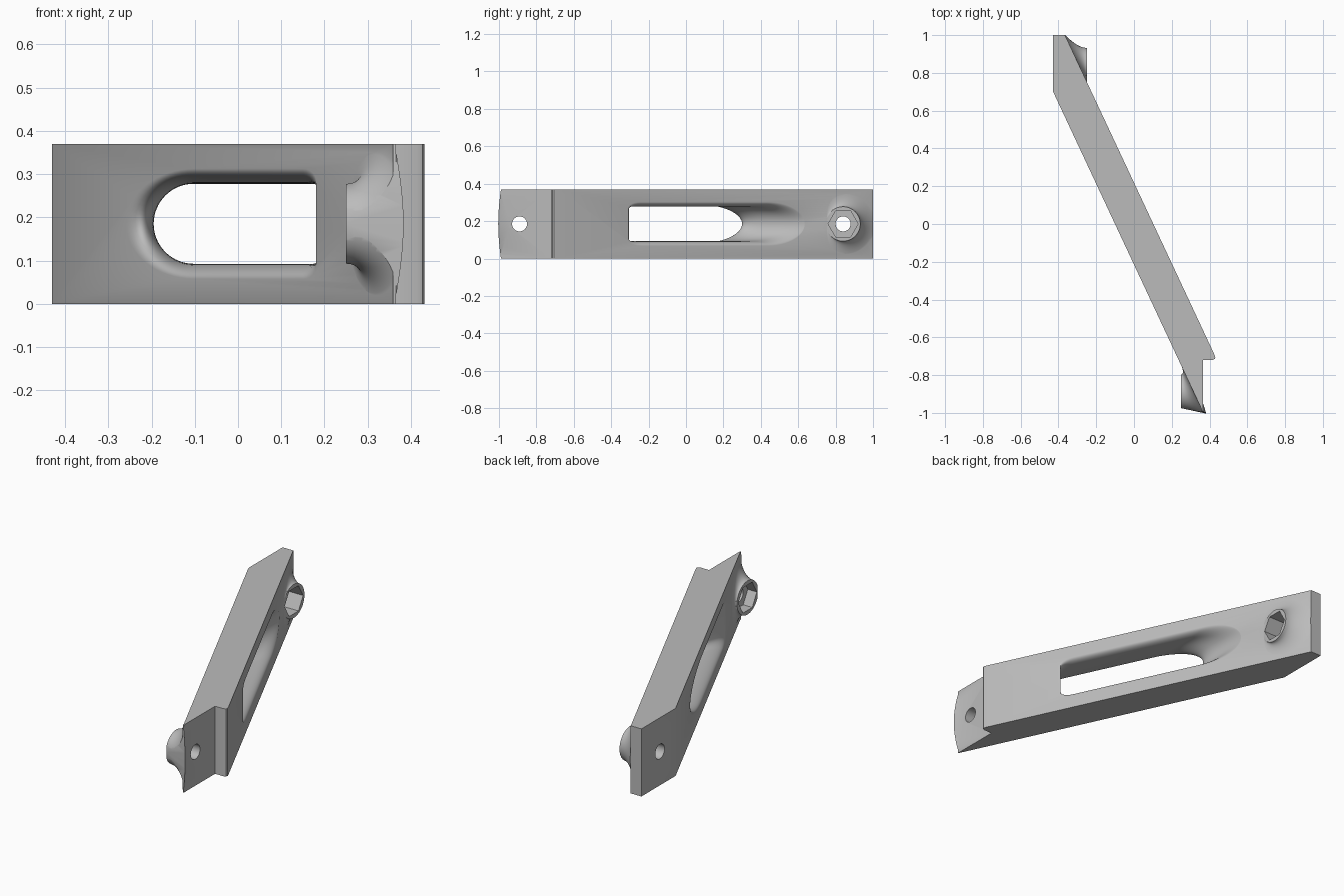
import bpy, bmesh, math
from mathutils import Vector, Matrix

cube = bpy.data.objects.get("Cube")
if cube:
    bpy.data.objects.remove(cube, do_unlink=True)

HEIGHT, MID = 0.37, 0.185
SLOPE = 0.468          # x lost per unit of y along the slanted bar
THICK = 0.434          # bar thickness measured along y


def front_x(y):
    return 0.365 - (y + 0.995) * SLOPE


def back_x(y):
    return 0.43 - (y + 0.70) * SLOPE


def make(name, bm):
    bmesh.ops.recalc_face_normals(bm, faces=bm.faces)
    mesh = bpy.data.meshes.new(name)
    bm.to_mesh(mesh)
    bm.free()
    ob = bpy.data.objects.new(name, mesh)
    bpy.context.collection.objects.link(ob)
    return ob


def loft(name, rings):
    """Closed solid through a list of equal-length rings of points."""
    bm = bmesh.new()
    rows = [[bm.verts.new(p) for p in ring] for ring in rings]
    n = len(rows[0])
    for a, b in zip(rows, rows[1:]):
        for i in range(n):
            j = (i + 1) % n
            bm.faces.new((a[i], a[j], b[j], b[i]))
    bm.faces.new(rows[0])
    bm.faces.new(rows[-1])
    return make(name, bm)


def cylinder(name, centre, axis, radius, depth, sides):
    bm = bmesh.new()
    turn = Vector(axis).to_track_quat('Z', 'Y').to_matrix().to_4x4()
    bmesh.ops.create_cone(bm, cap_ends=True, segments=sides, radius1=radius,
                          radius2=radius, depth=depth,
                          matrix=Matrix.Translation(centre) @ turn)
    return make(name, bm)


def boolean(target, tool, operation):
    mod = target.modifiers.new(operation, 'BOOLEAN')
    mod.operation, mod.solver, mod.object = operation, 'EXACT', tool
    bpy.context.view_layer.objects.active = target
    bpy.ops.object.modifier_apply(modifier=mod.name)
    bpy.data.objects.remove(tool, do_unlink=True)


# Slanted bar with upright end faces and a small rounded lip, oversized for trimming
outline = [(-0.43, 1.1), (-0.43, 0.704), (0.365, -0.995), (0.365, -0.72),
           (0.415, -0.72), (0.427, -0.715), (0.431, -0.705), (back_x(-0.68), -0.68),
           (back_x(1.1), 1.1)]
outline[2] = (0.365, -1.1)
outline.insert(2, (front_x(-0.98), -0.98))
bar = loft("slanted_bar", [[(x, y, z) for x, y in outline] for z in (-0.05, HEIGHT + 0.05)])


def boss(name, y0, flat, surface, inward):
    """Flat round pad that flares down into the slanted face."""
    inner, outer, steps, sides = 0.092, 0.19, 14, 72
    bm = bmesh.new()
    rows = []
    for k in range(steps + 1):
        s = (k / steps) ** 1.5
        r = inner + (outer - inner) * s
        w = 1 - math.sqrt(s * (2 - s))
        row = []
        for i in range(sides):
            a = math.tau * i / sides
            y, z = y0 + r * math.cos(a), MID + r * math.sin(a)
            x = surface(y) + (flat - surface(y)) * w + inward * 0.003 * s
            row.append(bm.verts.new((x, y, z)))
        rows.append(row)
    base = bm.verts.new((surface(y0) + inward * 0.03, y0, MID))
    bm.faces.new(rows[0])
    for i in range(sides):
        j = (i + 1) % sides
        for a, b in zip(rows, rows[1:]):
            bm.faces.new((a[i], a[j], b[j], b[i]))
        bm.faces.new((rows[-1][i], rows[-1][j], base))
    return make(name, bm)


boolean(bar, boss("back_boss", 0.84, -0.25, back_x, -1), 'UNION')
boolean(bar, boss("front_boss", -0.89, 0.25, front_x, 1), 'UNION')

# Trim to height and to the gently bowed front end
bm = bmesh.new()
bmesh.ops.create_cube(bm, size=1, matrix=Matrix.Translation((0, -0.5, MID))
                      @ Matrix.Diagonal((3, 3, HEIGHT, 1)))
boolean(bar, make("height_trim", bm), 'INTERSECT')
axis = Vector((0.115, -0.025, 0)).normalized()
normal = Vector((-axis.y, axis.x, 0))
bow = 1.7
centre = Vector((0.365, -1.0, MID)) + normal * bow
boolean(bar, cylinder("end_trim", centre, axis, bow, 6, 256), 'INTERSECT')


# Long slot: round at one end, square at the other, with softened rims
def slot_ring(t):
    c = min(max(t, 0), 1)
    f = 1 - math.sqrt(1 - max(0, 1 - c / 0.5) ** 2)
    g = 1 - math.sqrt(1 - max(0, (c - 0.75) / 0.25) ** 2)
    half = 0.0925 + 0.035 * f + 0.025 * g
    mid_x, corner = -0.1025, 0.03
    reach = 0.0925 + 0.065 * f
    right = 0.175 + 0.062 * c + 0.006 * f + 0.01 * g
    pts = []
    for i in range(33):
        a = math.pi * (0.5 + i / 32)
        pts.append((mid_x + reach * math.cos(a), half * math.sin(a)))
    for side in (-1, 1):
        for i in range(7):
            a = math.pi / 2 * (i / 6 + (side - 1) / 2)
            pts.append((right - corner + corner * math.cos(a),
                        side * (half - corner) + corner * math.sin(a)))
    return [(x, (0.365 - x) / SLOPE - 0.995 + t * THICK, MID + z) for x, z in pts]


stations = [-0.1] + [(1 - math.cos(math.pi * i / 28)) / 2 for i in range(29)] + [1.1]
boolean(bar, loft("slot_cutter", [slot_ring(t) for t in stations]), 'DIFFERENCE')

# Bolt holes and hexagonal nut pockets
for y, floor, side in ((0.84, -0.37, 1), (-0.89, 0.305, -1)):
    boolean(bar, cylinder("bolt_hole", (floor, y, MID), (1, 0, 0), 0.04, 0.5, 48), 'DIFFERENCE')
    bm = bmesh.new()
    ring = [(y + 0.08 * math.cos(math.tau * i / 6), MID + 0.08 * math.sin(math.tau * i / 6))
            for i in range(6)]
    bm.free()
    pocket = loft("nut_pocket", [[(x, py, pz) for py, pz in ring]
                                 for x in (floor, floor + side * 0.25)])
    boolean(bar, pocket, 'DIFFERENCE')

# Plain grey material
grey = bpy.data.materials.new("plain_grey")
grey.use_nodes = True
colour = (0.5, 0.5, 0.5, 1)
grey.diffuse_color = colour
grey.node_tree.nodes["Principled BSDF"].inputs["Base Color"].default_value = colour
bar.data.materials.clear()
bar.data.materials.append(grey)
for poly in bar.data.polygons:
    poly.material_index = 0

bpy.ops.object.select_all(action='DESELECT')
bar.select_set(True)
bpy.context.view_layer.objects.active = bar
bpy.ops.object.shade_smooth_by_angle(angle=math.radians(30))
